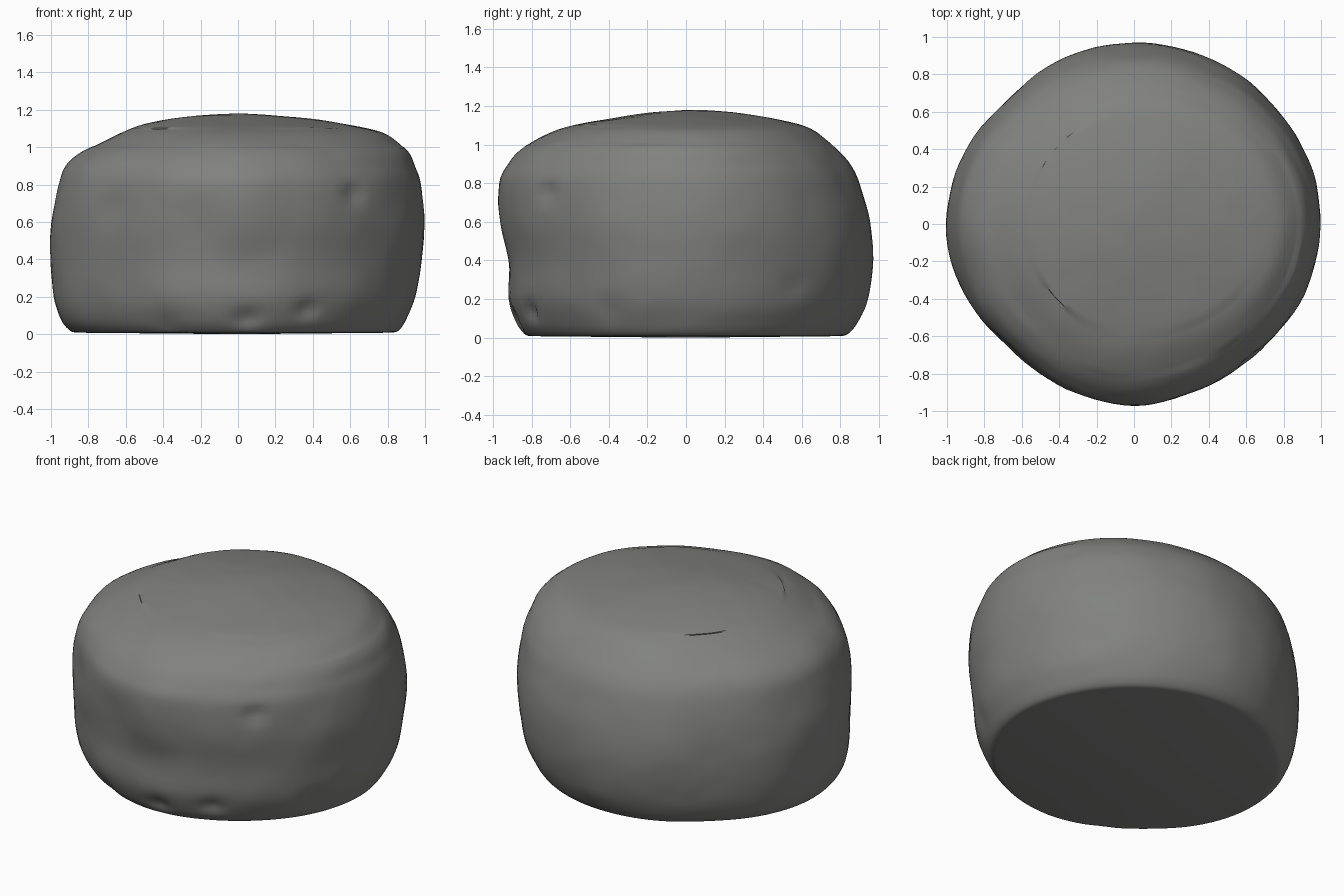
import bpy, bmesh, math
from mathutils import Vector, noise

if "Cube" in bpy.data.objects:
    bpy.data.objects.remove(bpy.data.objects["Cube"])

SEGMENTS, STEPS = 112, 5

# Height, then reach towards right, back, left, front
RINGS = [
    (0.008, 0.82, 0.80, 0.86, 0.81), (0.02, 0.86, 0.84, 0.90, 0.84),
    (0.08, 0.90, 0.89, 0.95, 0.885), (0.20, 0.95, 0.94, 0.985, 0.925),
    (0.40, 0.985, 0.968, 1.0, 0.93), (0.60, 1.0, 0.955, 0.995, 0.962),
    (0.80, 0.98, 0.90, 0.96, 0.965), (0.90, 0.945, 0.85, 0.92, 0.92),
    (0.97, 0.91, 0.79, 0.84, 0.86), (1.03, 0.85, 0.72, 0.72, 0.77),
    (1.08, 0.77, 0.65, 0.62, 0.66), (1.115, 0.62, 0.55, 0.53, 0.52),
    (1.145, 0.42, 0.40, 0.40, 0.34), (1.168, 0.22, 0.24, 0.23, 0.17),
    (1.177, 0.08, 0.10, 0.09, 0.06),
]
# Plan outline factor every 22.5 degrees, starting at +x
PLAN = [1, 0.995, 0.995, 1.0, 1, 0.99, 0.965, 0.985,
        1, 0.99, 0.965, 0.985, 1, 0.98, 0.975, 0.99]
# Pits and shallow hollows: x, y, z, size, depth
PITS = [
    (0.62, -0.72, 0.75, 0.045, 0.035), (0.05, -0.90, 0.08, 0.06, 0.04),
    (0.38, -0.82, 0.13, 0.05, 0.035), (0.0, -0.93, 0.33, 0.16, 0.012),
    (-0.4, -0.80, 0.04, 0.08, 0.02), (0.86, -0.42, 0.14, 0.08, 0.02),
    (-0.70, -0.66, 0.66, 0.10, 0.015), (-0.88, -0.30, 0.95, 0.14, 0.015),
    (0.77, 0.57, 0.27, 0.05, 0.015), (-0.22, -0.89, 0.6, 0.15, 0.015),
]


def smooth(p, t):
    """Catmull-Rom blend of four values."""
    a, b, c, d = p
    return b + 0.5 * t * (c - a + t * (2*a - 5*b + 4*c - d + t * (3*(b - c) + d - a)))


def ring_at(i, t):
    rows = [RINGS[max(0, min(len(RINGS) - 1, i + k))] for k in (-1, 0, 1, 2)]
    return [smooth(col, t) for col in zip(*rows)]


def plan_at(angle):
    u = angle / math.tau * len(PLAN)
    i = int(u)
    return smooth([PLAN[(i + k) % len(PLAN)] for k in (-1, 0, 1, 2)], u - i)


def stone_point(ring, angle):
    z, right, back, left, front = ring
    c, s = math.cos(angle), math.sin(angle)
    r = (right if c > 0 else left) * c * c + (back if s > 0 else front) * s * s
    p = Vector((r * c, r * s, z))
    p *= 1 if z > 1.1 else plan_at(angle)
    p.z = z
    inward = Vector((-c, -s, 0))
    wear = 0.008 * noise.noise(p * 3.5) + 0.003 * noise.noise(p * 9)
    wear *= min(1, z / 0.15)
    if z > 1.0:
        p.z += wear * 0.5
    else:
        p += inward * wear
    for x, y, h, size, depth in PITS:
        d = (p - Vector((x, y, h))).length / size
        p += inward * depth * math.exp(-d * d)
    return p


# Rounded boulder lofted through the rings
bm = bmesh.new()
loops = []
samples = [(i, k / STEPS) for i in range(len(RINGS) - 1) for k in range(STEPS)]
for i, t in samples + [(len(RINGS) - 1, 0)]:
    ring = ring_at(i, t)
    loops.append([bm.verts.new(stone_point(ring, math.tau * k / SEGMENTS))
                  for k in range(SEGMENTS)])
for lo, hi in zip(loops, loops[1:]):
    for k in range(SEGMENTS):
        n = (k + 1) % SEGMENTS
        bm.faces.new((lo[k], lo[n], hi[n], hi[k]))

# Flat underside and crown
for loop, z, flip in ((loops[0], 0.0, True), (loops[-1], 1.18, False)):
    hub = bm.verts.new((0, 0, z))
    for k in range(SEGMENTS):
        a, b = loop[k], loop[(k + 1) % SEGMENTS]
        bm.faces.new((b, a, hub) if flip else (a, b, hub))
bmesh.ops.recalc_face_normals(bm, faces=bm.faces)

mesh = bpy.data.meshes.new("boulder")
bm.to_mesh(mesh)
bm.free()
boulder = bpy.data.objects.new("boulder", mesh)
bpy.context.collection.objects.link(boulder)

grey = bpy.data.materials.new("stone grey")
grey.diffuse_color = (0.22, 0.225, 0.215, 1)
grey.use_nodes = True
grey.node_tree.nodes["Principled BSDF"].inputs["Base Color"].default_value = grey.diffuse_color
mesh.materials.append(grey)

bpy.context.view_layer.objects.active = boulder
boulder.select_set(True)
bpy.ops.object.shade_smooth_by_angle(angle=math.radians(40))
